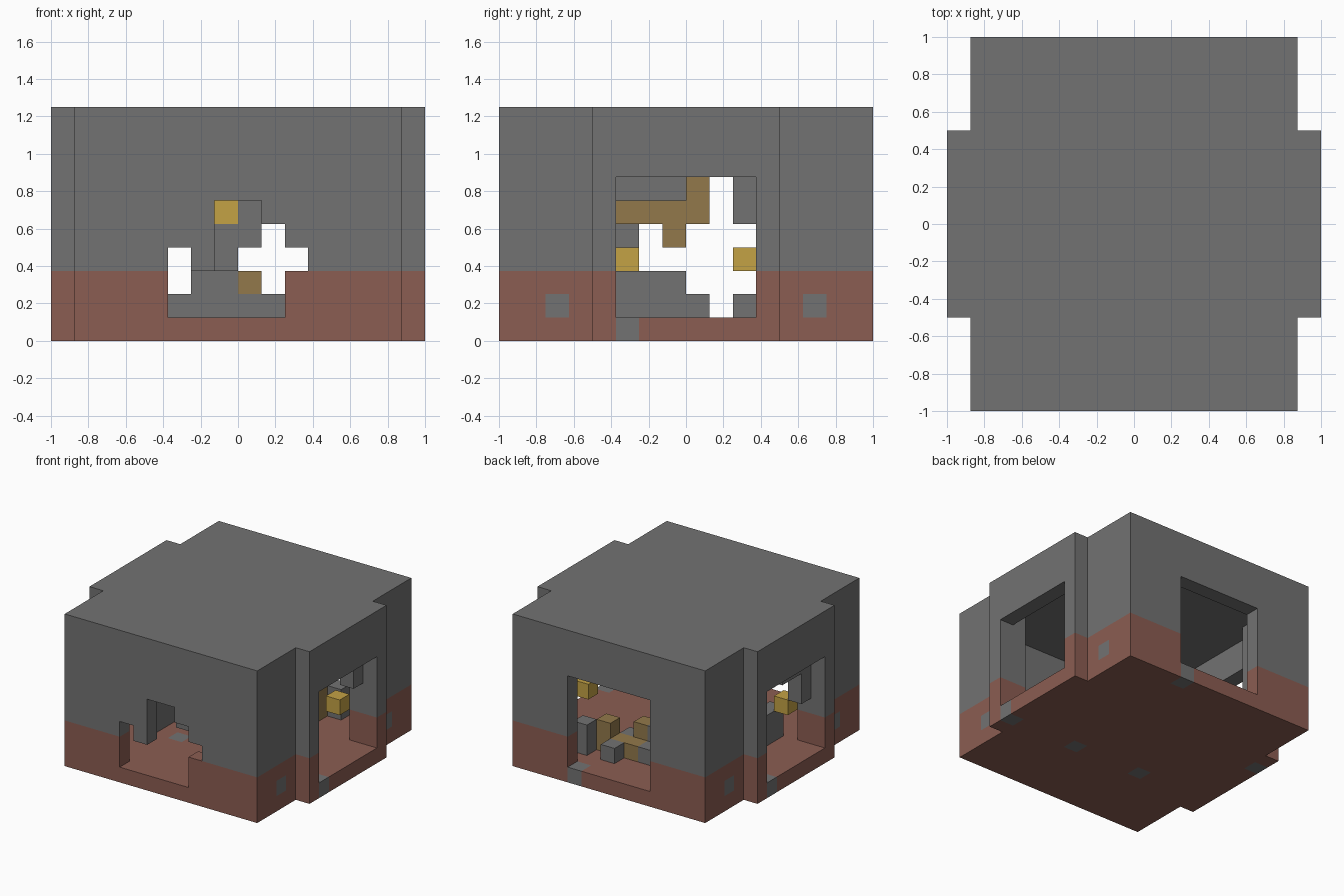
import bpy, bmesh
from mathutils import Vector
from itertools import product

U = 0.125  # edge of one building block

cube = bpy.data.objects.get("Cube")
if cube:
    bpy.data.objects.remove(cube, do_unlink=True)


def material(name, rgb):
    m = bpy.data.materials.new(name)
    m.use_nodes = True
    m.diffuse_color = (*rgb, 1)
    bsdf = m.node_tree.nodes["Principled BSDF"]
    bsdf.inputs["Base Color"].default_value = (*rgb, 1)
    bsdf.inputs["Roughness"].default_value = 0.9
    return m


GREY, RED, YELLOW, TAN = range(4)
MATS = [
    material("stone grey", (0.17, 0.17, 0.17)),
    material("clay red", (0.26, 0.11, 0.085)),
    material("yellow", (0.55, 0.36, 0.06)),
    material("tan", (0.29, 0.19, 0.07)),
]


def box(lo, hi):
    """All block cells between two corners, both included."""
    return product(*(range(a, b + 1) for a, b in zip(lo, hi)))


def build(name, cells):
    """Turn coloured cells into a mesh holding only the exposed faces."""
    bm = bmesh.new()
    verts = {}

    def vert(p):
        if p not in verts:
            verts[p] = bm.verts.new(((p[0] - 8) * U, (p[1] - 8) * U, p[2] * U))
        return verts[p]

    for cell, mat in cells.items():
        for axis, side in product(range(3), (0, 1)):
            near = list(cell)
            near[axis] += 2 * side - 1
            if tuple(near) in cells:
                continue
            u, v = (axis + 1) % 3, (axis + 2) % 3
            ring = []
            for du, dv in ((0, 0), (1, 0), (1, 1), (0, 1)):
                p = list(cell)
                p[axis] += side
                p[u] += du
                p[v] += dv
                ring.append(vert(tuple(p)))
            face = bm.faces.new(ring if side else ring[::-1])
            face.material_index = mat
    bmesh.ops.dissolve_limit(bm, angle_limit=0.01, verts=bm.verts,
                             edges=bm.edges, delimit={"MATERIAL", "NORMAL"})
    bmesh.ops.triangulate(bm, faces=[f for f in bm.faces if len(f.verts) > 4])
    mesh = bpy.data.meshes.new(name)
    bm.to_mesh(mesh)
    bm.free()
    for m in MATS:
        mesh.materials.append(m)
    obj = bpy.data.objects.new(name, mesh)
    bpy.context.collection.objects.link(obj)
    return obj


# Outer walls, floor and roof: main body plus a shallow bay on each side
shell = {}
for lo, hi in (((1, 0, 0), (14, 15, 9)), ((0, 4, 0), (15, 11, 9))):
    for c in box(lo, hi):
        shell[c] = RED if c[2] < 3 else GREY

# Hollow room, with the window recesses in the bays
hollow = [((2, 1, 1), (13, 14, 8)), ((1, 5, 1), (14, 10, 8))]
# Square windows: both sides and the back
hollow += [((0, 5, 1), (0, 10, 6)), ((15, 5, 1), (15, 10, 6)),
           ((5, 15, 1), (10, 15, 6))]
# Ragged front opening, column by column
for x, bottom, top in ((5, 1, 3), (6, 1, 2), (7, 1, 5),
                       (8, 1, 5), (9, 1, 4), (10, 3, 3)):
    hollow.append(((x, 0, bottom), (x, 0, top)))
for lo, hi in hollow:
    for c in box(lo, hi):
        shell.pop(c, None)

# Grey stones set in the clay base
stones = [(5, 5, 0), (10, 5, 0), (15, 5, 0), (0, 10, 0), (10, 15, 0)]
stones += list(product((1, 14), (2, 13), (1,)))
for c in stones:
    shell[c] = GREY
build("building_shell", shell)


def part(name, *pieces):
    cells = {}
    for lo, hi, mat in pieces:
        for c in box(lo, hi):
            cells[c] = mat
    build(name, cells)


# Stones hanging inside the side windows, and a lamp block by each
part("right_window_stones", ((14, 10, 5), (14, 10, 6), GREY))
part("left_window_stones", ((1, 5, 4), (1, 5, 6), GREY),
     ((1, 6, 6), (1, 7, 6), GREY))
part("right_lamp", ((13, 10, 3), (13, 10, 3), YELLOW))
part("left_lamp", ((2, 5, 3), (2, 5, 3), YELLOW))

# Curved beam under the ceiling
part("ceiling_beam", ((7, 3, 5), (7, 4, 5), YELLOW), ((7, 5, 5), (7, 6, 5), TAN),
     ((7, 7, 4), (7, 7, 5), TAN), ((7, 8, 5), (7, 8, 6), TAN))
part("hanging_stones", ((8, 3, 4), (8, 3, 8), GREY), ((7, 3, 3), (7, 3, 4), GREY))

# Pile of rubble by the back window
part("back_rubble",
     ((5, 11, 1), (9, 11, 1), GREY), ((6, 11, 2), (7, 11, 2), GREY),
     ((8, 11, 2), (8, 11, 2), TAN), ((7, 12, 1), (7, 12, 1), GREY),
     ((8, 12, 1), (9, 12, 1), TAN), ((10, 12, 1), (10, 12, 2), TAN),
     ((9, 13, 1), (9, 13, 1), GREY), ((11, 13, 1), (11, 13, 2), GREY))

# Low rubble along the side
part("side_rubble", ((3, 5, 1), (3, 7, 2), GREY), ((3, 8, 1), (3, 8, 1), GREY),
     ((3, 10, 1), (3, 10, 1), GREY))
